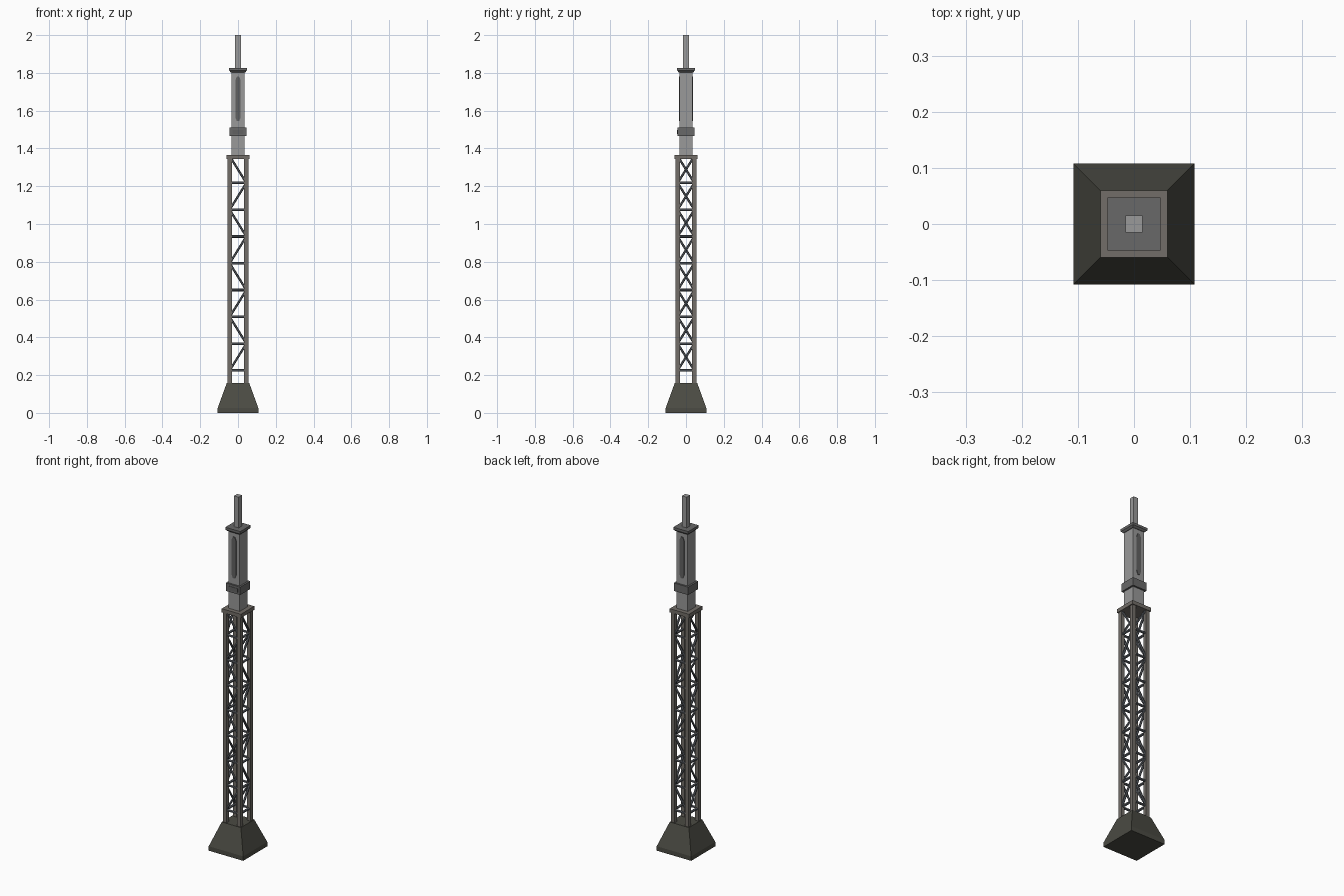
import bpy, bmesh, math
from mathutils import Vector

if "Cube" in bpy.data.objects:
    bpy.data.objects.remove(bpy.data.objects["Cube"])


def mat(name, r, g, b):
    m = bpy.data.materials.new(name)
    m.diffuse_color = (r, g, b, 1)
    m.use_nodes = True
    m.node_tree.nodes["Principled BSDF"].inputs["Base Color"].default_value = m.diffuse_color
    return m


CONCRETE = mat("dark olive footing", 0.07, 0.07, 0.056)
FRAME = mat("warm grey steel", 0.17, 0.155, 0.138)
BRACE = mat("blue grey steel", 0.115, 0.127, 0.145)
MAST = mat("light grey metal", 0.32, 0.32, 0.32)
BAND = mat("mid grey metal", 0.14, 0.14, 0.14)
SLOT = mat("dark grey panel", 0.12, 0.12, 0.12)


def finish(bm, name, material):
    bmesh.ops.recalc_face_normals(bm, faces=bm.faces)
    me = bpy.data.meshes.new(name)
    bm.to_mesh(me)
    bm.free()
    me.materials.append(material)
    ob = bpy.data.objects.new(name, me)
    bpy.context.collection.objects.link(ob)
    return ob


def square_stack(name, material, profile, cx=0, cy=0):
    """Square tower through (half width, z) rings."""
    bm = bmesh.new()
    rings = [[bm.verts.new((cx + sx * h, cy + sy * h, z))
              for sx, sy in ((-1, -1), (1, -1), (1, 1), (-1, 1))] for h, z in profile]
    for a, b in zip(rings, rings[1:]):
        for i in range(4):
            j = (i + 1) % 4
            bm.faces.new((a[i], a[j], b[j], b[i]))
    bm.faces.new(rings[0])
    bm.faces.new(rings[-1])
    return finish(bm, name, material)


def add_bar(bm, a, b, r):
    """Thin six-sided rod between two points."""
    a, b = Vector(a), Vector(b)
    d = b - a
    m = d.to_track_quat('Z', 'Y').to_matrix().to_4x4()
    m.translation = (a + b) / 2
    bmesh.ops.create_cone(bm, cap_ends=True, segments=6, radius1=r, radius2=r,
                          depth=d.length, matrix=m)


def plate(name, material, outline, y0, y1):
    """Flat x-z outline extruded along y."""
    bm = bmesh.new()
    f = bm.faces.new([bm.verts.new((x, y0, z)) for x, z in outline])
    ext = bmesh.ops.extrude_face_region(bm, geom=[f])
    for v in ext["geom"]:
        if isinstance(v, bmesh.types.BMVert):
            v.co.y = y1
    return finish(bm, name, material)


# Footing and mast stages
square_stack("footing", CONCRETE, [(0.108, 0), (0.108, 0.025), (0.06, 0.157)])
square_stack("lattice_top_plate", FRAME, [(0.06, 1.345), (0.06, 1.366)])
square_stack("antenna_housing", MAST, [(0.035, 1.366), (0.035, 1.812)])
square_stack("clamp_band", BAND, [(0.045, 1.465), (0.045, 1.51)])
square_stack("housing_cap", BAND, [(0.038, 1.803), (0.047, 1.812), (0.047, 1.826)])
square_stack("top_antenna", MAST, [(0.015, 1.82), (0.015, 2.0)])

# Lattice legs
C = 0.044
for sx in (-1, 1):
    for sy in (-1, 1):
        square_stack("lattice_leg", FRAME, [(0.011, 0.15), (0.011, 1.35)], sx * C, sy * C)

# Horizontal rungs and zigzag braces on each side
LEVELS = [0.225 + 0.1418 * i for i in range(9)]
SIDES = [((-C, -C), (C, -C), 0), ((-C, C), (C, C), 0),
         ((C, -C), (C, C), 0), ((-C, -C), (-C, C), 1)]
rungs, braces = bmesh.new(), bmesh.new()
for p, q, flip in SIDES:
    for i, z in enumerate(LEVELS[:-1]):
        add_bar(rungs, (*p, z), (*q, z), 0.007)
        a, b = (p, q) if (i + flip) % 2 == 0 else (q, p)
        add_bar(braces, (*a, z), (*b, LEVELS[i + 1]), 0.006)
finish(rungs, "lattice_rungs", BRACE)
finish(braces, "lattice_braces", BRACE)

# Slot panels with chamfered ends and small clamp plates, front and back
slot = [(-0.014, 1.565), (-0.006, 1.545), (0.006, 1.545), (0.014, 1.565),
        (0.014, 1.76), (0.006, 1.78), (-0.006, 1.78), (-0.014, 1.76)]
tab = [(-0.03, 1.477), (0.03, 1.477), (0.03, 1.498), (-0.03, 1.498)]
for s in (-1, 1):
    plate("slot_panel", SLOT, slot, s * 0.033, s * 0.038)
plate("clamp_plate", SLOT, tab, -0.043, -0.047)
